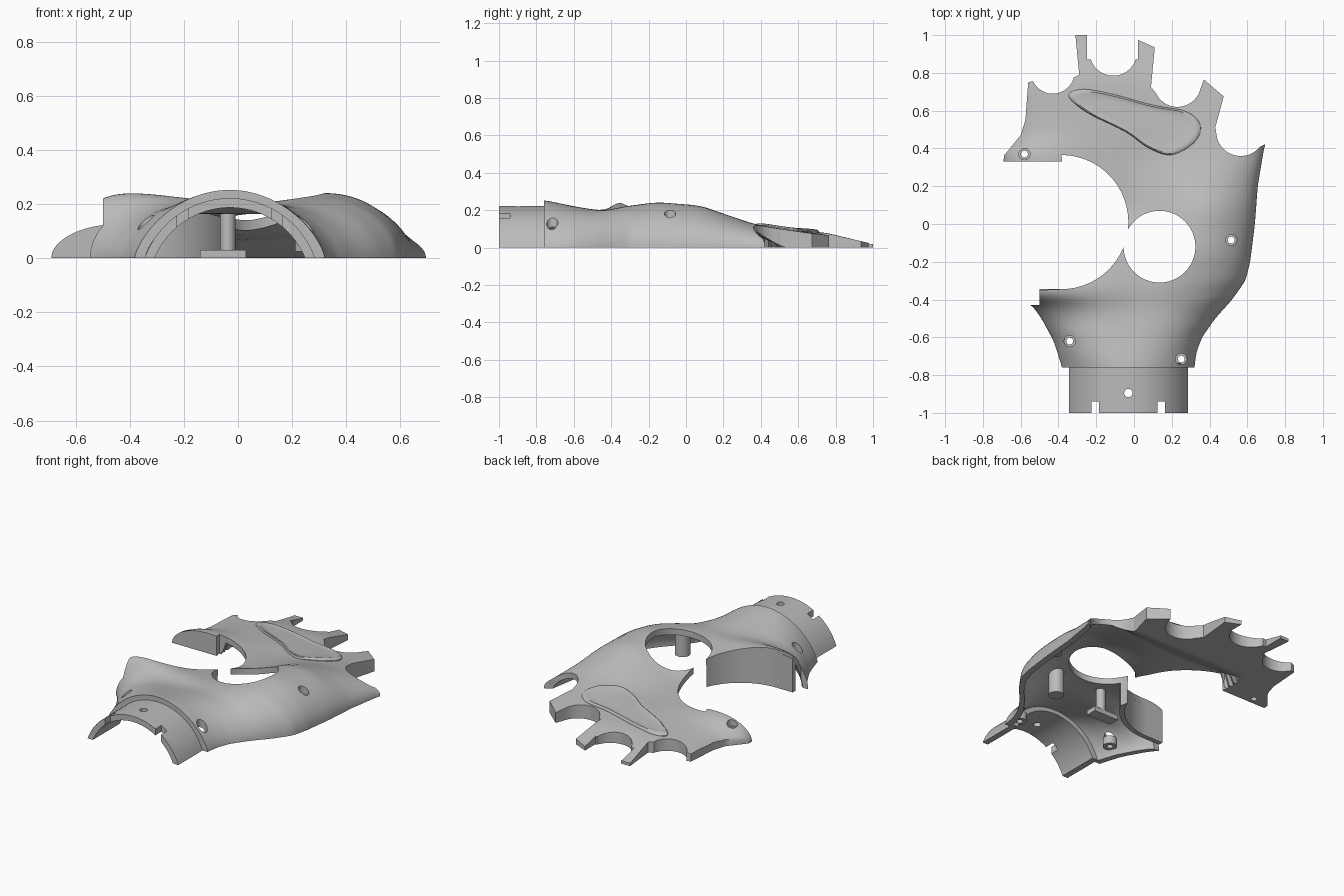
import bpy, bmesh
from math import sin, cos, pi, radians, asin
from mathutils import Vector

if "Cube" in bpy.data.objects:
    bpy.data.objects.remove(bpy.data.objects["Cube"])

grey = bpy.data.materials.new("light grey plastic")
grey.use_nodes = True
grey.diffuse_color = (0.5, 0.5, 0.5, 1)
grey.node_tree.nodes["Principled BSDF"].inputs["Base Color"].default_value = (0.5, 0.5, 0.5, 1)

# Half outlines and crown heights of the hand shell, keyed by y
RIGHT = [(-.76, .32), (-.68, .33), (-.6, .36), (-.5, .43), (-.4, .52), (-.3, .59),
         (-.2, .615), (0, .64), (.2, .655), (.41, .69), (.55, .75)]
LEFT = [(-.76, -.38), (-.62, -.425), (-.5, -.49), (-.43, -.54), (-.37, -.65),
        (0, -.67), (.33, -.69), (.37, -.69), (.47, -.62), (.6, -.62), (1, -.7)]
COLS = [-.55, -.25, .05, .35, .65]
CROWN = [(-.76, (.255, .255, .255, .255, .255)), (-.62, (.225, .225, .225, .225, .23)),
         (-.5, (.2, .2, .205, .21, .22)), (-.43, (.25, .21, .195, .22, .24)),
         (-.36, (.325, .235, .2, .245, .26)), (-.15, (.22, .19, .18, .28, .28)),
         (.08, (.15, .12, .12, .26, .255)), (.35, (.17, .11, .1, .14, .18)),
         (.5, (.12, .1, .1, .105, .12)), (.75, (.085, .08, .08, .07, .08)),
         (1, (.02, .015, .02, .02, .02))]


def lerp(table, t):
    if t <= table[0][0]:
        return table[0][1]
    for (a, va), (b, vb) in zip(table, table[1:]):
        if t <= b:
            return va + (vb - va) * (t - a) / (b - a)
    return table[-1][1]


def soft(table, t, r=.02):
    return sum(lerp(table, t + r * k) for k in (-2, -1, 0, 1, 2)) / 5


CROWN_COLUMNS = [[(y, row[i]) for y, row in CROWN] for i in range(len(COLS))]


def section(y):
    a, b = soft(LEFT, y, .01), soft(RIGHT, y, .01)
    heights = [(x, soft(col, y)) for x, col in zip(COLS, CROWN_COLUMNS)]
    blend = min(1, max(0, (y + .76) / .36))
    return (a + b) / 2, (b - a) / 2, heights, 2 + blend, .7 - .2 * blend


def dome(u, p, q):
    return max(0, 1 - abs(u) ** p) ** q


def height(x, y):
    c, w, heights, p, q = section(y)
    return soft(heights, x, .05) * dome((x - c) / w, p, q)


def make(name, verts, faces):
    mesh = bpy.data.meshes.new(name)
    mesh.from_pydata(verts, [], faces)
    bm = bmesh.new()
    bm.from_mesh(mesh)
    bmesh.ops.recalc_face_normals(bm, faces=bm.faces)
    bm.to_mesh(mesh)
    bm.free()
    mesh.materials.append(grey)
    obj = bpy.data.objects.new(name, mesh)
    bpy.context.collection.objects.link(obj)
    return obj


def prism(name, pts, z0=-.5, z1=1):
    n = len(pts)
    verts = [(x, y, z) for z in (z0, z1) for x, y in pts]
    faces = [(i, (i + 1) % n, n + (i + 1) % n, n + i) for i in range(n)]
    return make(name, verts, faces + [tuple(range(n)), tuple(range(n, 2 * n))])


def arc(cx, cy, r, a0, a1, n=24):
    angles = [radians(a0 + (a1 - a0) * i / n) for i in range(n + 1)]
    return [(cx + r * cos(a), cy + r * sin(a)) for a in angles]


def disc(name, x, y, r, z0=-.5, z1=1, n=32):
    return prism(name, arc(x, y, r, 0, 360 - 360 / n, n - 1), z0, z1)


def cut(obj, cutter, op="DIFFERENCE"):
    mod = obj.modifiers.new("cut", "BOOLEAN")
    mod.operation, mod.solver, mod.object = op, "EXACT", cutter
    bpy.context.view_layer.objects.active = obj
    bpy.ops.object.modifier_apply(modifier=mod.name)
    bpy.data.objects.remove(cutter)


def grid_solid(name, rings):
    # Sweep closed rings of equal length into a capped solid
    n, m = len(rings[0]), len(rings)
    half = n // 2
    faces = [(r * n + i, r * n + (i + 1) % n, (r + 1) * n + (i + 1) % n, (r + 1) * n + i)
             for r in range(m - 1) for i in range(n)]
    for base in (0, (m - 1) * n):
        faces += [(base + i, base + i + 1, base + n - 2 - i, base + n - 1 - i) for i in range(half - 1)]
    return make(name, [v for ring in rings for v in ring], faces)


# Main shell: hollow under the palm, ramping to solid under the knuckles
WALL, ROWS, SPAN = .038, 88, 64
us = [sin(pi * (i / SPAN - .5)) for i in range(SPAN + 1)]
rings = []
for r in range(ROWS + 1):
    y = -.76 + 1.76 * r / ROWS
    c, w, heights, p, q = section(y)
    outer = [(c + w * u, y, soft(heights, c + w * u, .05) * dome(u, p, q)) for u in us]
    inner = []
    for u in reversed(us):
        x = c + (w - WALL) * u
        z = max(0, soft(heights, x, .05) - WALL) * dome(u, p, q)
        ramp = min(1, max(0, (.53 - y) / .15))
        inner.append((x, y, 0 if x < -.36 and y > .3 else z * ramp))
    rings.append(outer + inner)
shell = grid_solid("hand_shell", rings)

# Knuckle outline with four scooped finger seats
outline = [(-.9, -1.2), (-.9, .3), (-.7, .33), (-.69, .36), (-.6, .47), (-.575, .55), (-.56, .75)]
outline += arc(-.43, .805, .115, 205, 345)
outline += [(-.29, .79), (-.315, 1.05), (-.25, 1.05), (-.25, .87)]
outline += arc(-.11, .91, .125, 198, 342)
outline += [(.02, .87), (.02, .975), (.11, .935), (.09, .725)]
outline += arc(.23, .745, .125, 205, 345)
outline += [(.37, .765), (.475, .675), (.43, .51)]
outline += arc(.565, .49, .13, 180, 322)
outline += [(.69, .42), (.9, .42), (.9, -1.2)]
cut(shell, prism("knuckle_cutter", outline), "INTERSECT")

# Round thumb opening and palm hole
thumb = [(-.9, -.43), (-.5, -.43), (-.5, -.35)] + arc(-.385, .01, .355, -90, 90, 48)
thumb += [(-.38, .33), (-.9, .33)]
cut(shell, prism("thumb_cutter", thumb))
cut(shell, disc("palm_cutter", .135, -.12, .19, n=64))

# Counterbored screw holes with bosses beneath
bosses = []
for x, y in [(-.58, .37), (.515, -.085), (.25, -.715), (-.34, -.62)]:
    floor = min(height(px, py) for px, py in arc(x, y, .04, 0, 360, 12)) - .008
    boss = disc("screw_boss", x, y, .04, max(.005, floor - .05), floor)
    cut(shell, disc("bore_cutter", x, y, .03, floor))
    for part in (shell, boss):
        cut(part, disc("screw_cutter", x, y, .018))
    bosses.append(boss)

# Curved wall around the lower thumb opening
path = [(-.5, -.345, 0, -1)]
path += [(-.385 + .355 * cos(a), .01 + .355 * sin(a), cos(a), sin(a))
         for a in [radians(-90 + 68 * i / 30) for i in range(31)]]
wall_rings = []
for x, y, nx, ny in path:
    ox, oy = x + .03 * nx, y + .03 * ny
    za = max(.02, height(x, y) - .012)
    zb = max(.02, height(ox, oy) - .012)
    wall_rings.append([(x, y, 0), (x, y, za), (ox, oy, zb), (ox, oy, 0)])
thumb_wall = grid_solid("thumb_wall", wall_rings)
cut(thumb_wall, disc("palm_cutter", .135, -.12, .19, n=64))

# Wrist sleeve: half tube with two notches and a pin hole
CX, CZ = -.03, -.113
tube_rings = []
for y in (-1, -.735):
    ring = []
    for r, flip in ((.335, 1), (.3, -1)):
        low = asin(-CZ / r)
        angles = [low + (pi - 2 * low) * i / 48 for i in range(49)][::flip]
        ring += [(CX + r * cos(a), y, CZ + r * sin(a)) for a in angles]
    tube_rings.append(ring)
sleeve = grid_solid("wrist_sleeve", tube_rings)
for x in (-.205, .145):
    cut(sleeve, prism("notch_cutter", [(x - .02, -1.1), (x + .02, -1.1), (x + .02, -.94), (x - .02, -.94)]))
cut(sleeve, disc("pin_cutter", CX, -.895, .022))

# Inner support posts, one standing on a small foot
side_post = disc("side_post", .275, -.36, .045, .03, height(.275, -.36) - .02)
centre_post = disc("centre_post", -.038, -.34, .028, .02, height(-.038, -.34) - .02)
foot = prism("post_foot", [(-.14, -.38), (.03, -.38), (.03, -.31), (-.14, -.31)], 0, .03)

# Raised cushion on the back of the hand
bean = [Vector(p) for p in [(-.35, .68), (-.27, .715), (-.1, .685), (.1, .63), (.28, .595), (.355, .52),
                            (.32, .43), (.2, .365), (.08, .4), (-.05, .49), (-.25, .59)]]
rim = []
for i in range(len(bean)):
    a, b, c, d = (bean[(i + k) % len(bean)] for k in (-1, 0, 1, 2))
    for s in range(6):
        t = s / 6
        rim.append(b + (c - a) * t / 2 + (2 * a - 5 * b + 4 * c - d) * t * t / 2
                   + (3 * b - a - 3 * c + d) * t ** 3 / 2)
centre = Vector((.03, .545))
verts, faces, n = [], [], len(rim)
steps = [(1, -.012), (.99, .004), (.96, .011), (.91, .014), (.85, .011), (.65, .01), (.4, .01), (.15, .01)]
for scale, lift in steps:
    for p in rim:
        v = centre + (p - centre) * scale
        verts.append((v.x, v.y, height(v.x, v.y) + lift))
for k in range(len(steps) - 1):
    faces += [(k * n + i, k * n + (i + 1) % n, (k + 1) * n + (i + 1) % n, (k + 1) * n + i) for i in range(n)]
faces += [tuple(range((len(steps) - 1) * n, len(steps) * n)), tuple(reversed(range(n)))]
cushion = make("back_cushion", verts, faces)

# Smooth shading with crisp cut edges
bpy.ops.object.select_all(action="DESELECT")
for obj in [shell, thumb_wall, sleeve, side_post, centre_post, foot, cushion] + bosses:
    obj.select_set(True)
bpy.context.view_layer.objects.active = shell
bpy.ops.object.shade_smooth_by_angle(angle=radians(35))
